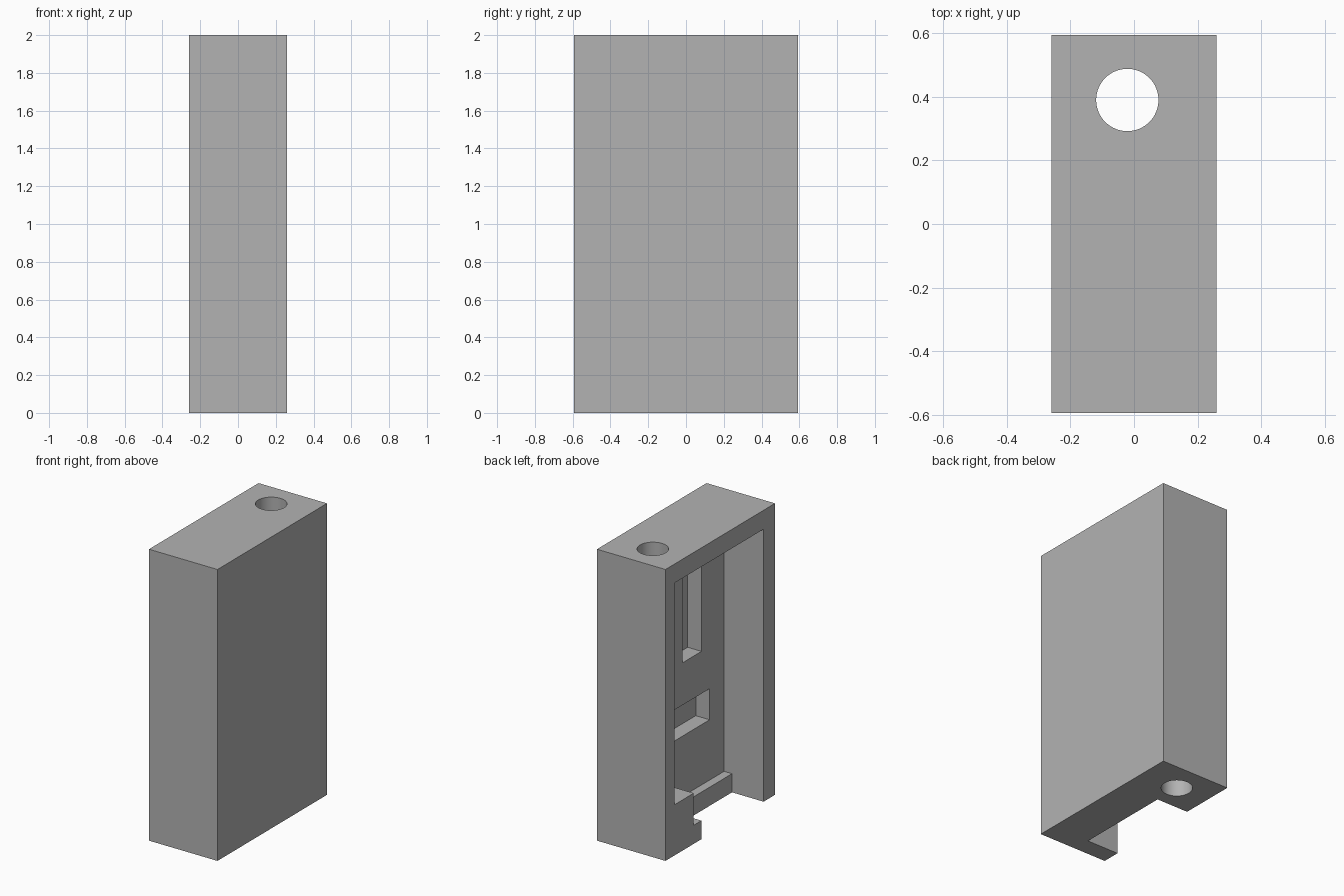
import bpy
import bmesh
import math

old = bpy.data.objects.get("Cube")
if old:
    bpy.data.objects.remove(old, do_unlink=True)

# Single plain grey material
grey = bpy.data.materials.new("plain grey")
grey.use_nodes = True
colour = (0.45, 0.45, 0.45, 1.0)
grey.diffuse_color = colour
grey.node_tree.nodes["Principled BSDF"].inputs["Base Color"].default_value = colour


def prism(name, profile, x0, x1):
    """Extrude a (y, z) profile along x."""
    bm = bmesh.new()
    face = bm.faces.new([bm.verts.new((x0, y, z)) for y, z in profile])
    grown = bmesh.ops.extrude_face_region(bm, geom=[face])["geom"]
    for v in grown:
        if isinstance(v, bmesh.types.BMVert):
            v.co.x = x1
    bmesh.ops.recalc_face_normals(bm, faces=bm.faces[:])
    mesh = bpy.data.meshes.new(name)
    bm.to_mesh(mesh)
    bm.free()
    mesh.materials.append(grey)
    obj = bpy.data.objects.new(name, mesh)
    bpy.context.collection.objects.link(obj)
    return obj


def block(name, x, y, z):
    (y0, y1), (z0, z1) = y, z
    return prism(name, [(y0, z0), (y1, z0), (y1, z1), (y0, z1)], *x)


def cut(target, cutter):
    """Subtract the cutter, then discard it."""
    mod = target.modifiers.new("cut", "BOOLEAN")
    mod.operation = "DIFFERENCE"
    mod.solver = "EXACT"
    mod.object = cutter
    bpy.context.view_layer.objects.active = target
    bpy.ops.object.modifier_apply(modifier=mod.name)
    bpy.data.objects.remove(cutter, do_unlink=True)


# Outer case
case = block("case_body", (-0.26, 0.26), (-0.594, 0.594), (0, 2))

# Main cavity, leaving a raised corner post around the lower hole
left, right, post = -0.47, 0.495, 0.288
low, step, high = 0.128, 0.348, 1.87
floor = 0.04
cut(case, prism("cavity_cutter", [
    (left, low), (post, low), (post, step),
    (right, step), (right, high), (left, high)], -0.4, floor))

# Bottom notch, leaving a low lip against the cavity floor
cut(case, block("notch_cutter", (-0.4, -0.02), (left, 0.205), (-0.1, 0.2)))

# Two pockets sunk into the cavity floor
cut(case, block("tall_pocket_cutter", (0, 0.145), (-0.225, -0.017), (1.045, 1.75)))
cut(case, block("wide_pocket_cutter", (0, 0.145), (-0.313, 0.073), (0.542, 0.755)))

# Round hole running from top to bottom
bpy.ops.mesh.primitive_cylinder_add(vertices=64, radius=0.098, depth=3,
                                    location=(-0.021, 0.39, 1))
bore = bpy.context.object
bore.data.materials.append(grey)
cut(case, bore)

# Smooth bore, sharp edges
bpy.ops.object.select_all(action="DESELECT")
case.select_set(True)
bpy.context.view_layer.objects.active = case
bpy.ops.object.shade_smooth_by_angle(angle=math.radians(30))
